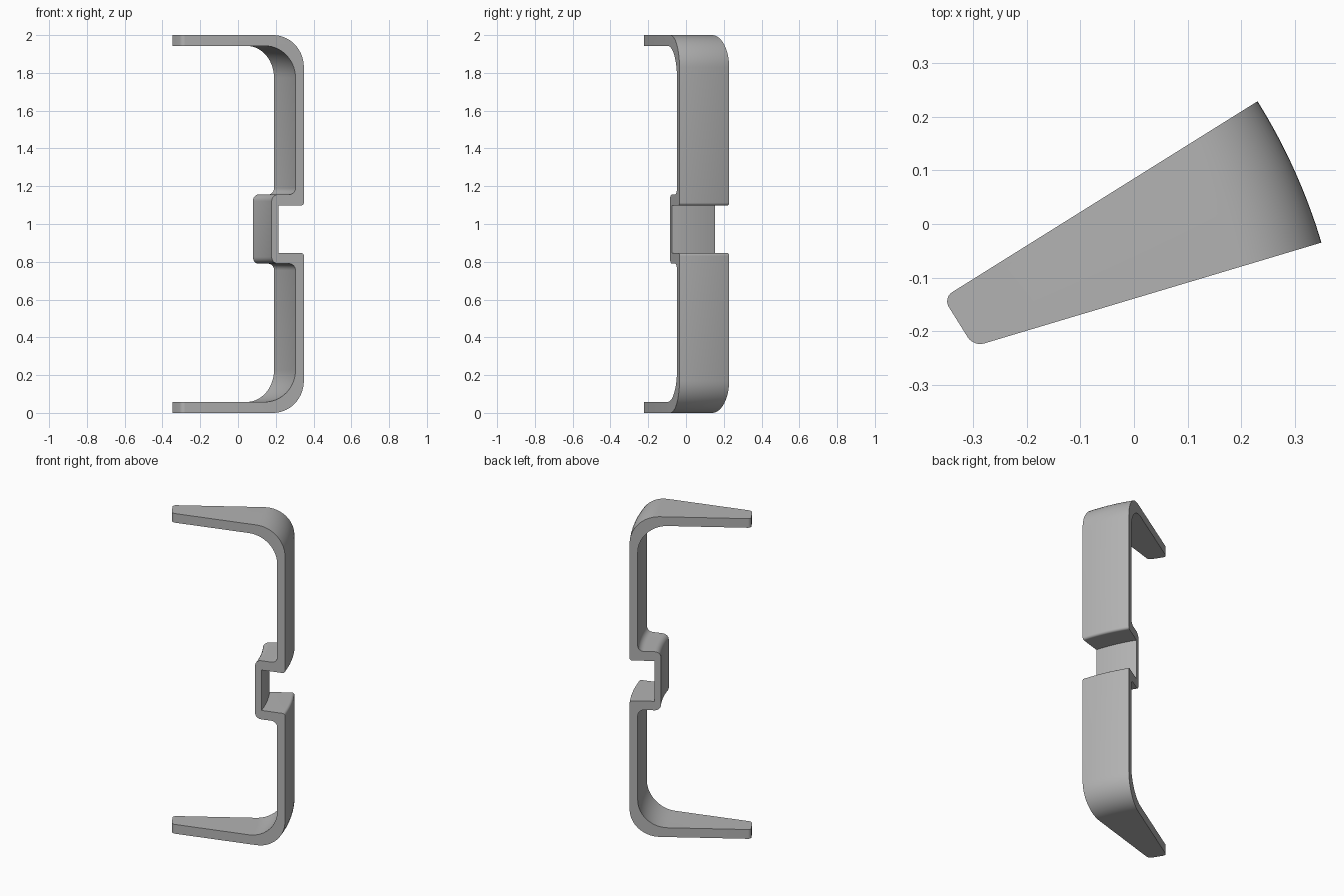
import bpy, bmesh
from math import sin, cos, radians
from mathutils import Vector, Matrix

if "Cube" in bpy.data.objects:
    bpy.data.objects.remove(bpy.data.objects["Cube"])

AXIS = Vector((-0.686, -0.344, 0))      # centre of the sweep
START, END = radians(16.65), radians(32)
STEPS, TIP = 16, 0.39

grey = bpy.data.materials.new("plain_grey")
grey.use_nodes = True
grey.diffuse_color = (0.45, 0.45, 0.45, 1)
grey.node_tree.nodes["Principled BSDF"].inputs["Base Color"].default_value = (0.45, 0.45, 0.45, 1)


def rounded(corners):
    """Turn (radius, height, fillet) right-angle corners into an outline."""
    out = []
    for i, (r, z, fillet) in enumerate(corners):
        p = Vector((r, 0, z))
        if not fillet:
            out.append(p)
            continue
        prev, nxt = corners[i - 1], corners[(i + 1) % len(corners)]
        a = (Vector((prev[0], 0, prev[1])) - p).normalized() * fillet
        b = (Vector((nxt[0], 0, nxt[1])) - p).normalized() * fillet
        n = 14 if fillet > 0.1 else 6
        for k in range(n + 1):
            t = radians(90) * k / n
            out.append(p + a * (1 - sin(t)) + b * (1 - cos(t)))
    return out


# Cross-section: bottom arm, outer wall, slot, top arm, then back inside
outer, wall, slot, notch = 1.08, 1.034, 0.94, 0.902
profile = rounded([
    (TIP, 0, 0), (outer, 0, 0.17),
    (outer, 0.846, 0.015), (slot, 0.846, 0), (slot, 1.098, 0), (outer, 1.098, 0.015),
    (outer, 2, 0.17), (TIP, 2, 0), (TIP, 1.943, 0), (wall, 1.943, 0.17),
    (wall, 1.156, 0.035), (notch, 1.156, 0.035), (notch, 0.79, 0.035), (wall, 0.79, 0.035),
    (wall, 0.058, 0.17), (TIP, 0.058, 0)])

# Sweep the section through the wedge angle; arm tips end on a flat plane
bm = bmesh.new()
rings = []
for s in range(STEPS + 1):
    a = START + (END - START) * s / STEPS
    turn = Matrix.Rotation(a, 3, "Z")
    ring = []
    for p in profile:
        q = p.copy()
        if q.x < TIP + 0.001:
            q.x = TIP / cos(END - a)
        ring.append(bm.verts.new(AXIS + turn @ q))
    rings.append(ring)
count = len(profile)
for r0, r1 in zip(rings, rings[1:]):
    for i in range(count):
        j = (i + 1) % count
        bm.faces.new((r0[i], r0[j], r1[j], r1[i]))
bm.faces.new(rings[0])
bm.faces.new(rings[-1])
bmesh.ops.recalc_face_normals(bm, faces=bm.faces)

# Merge the flat strips on each arm tip, then round the upright corners
tip_dir = Vector((cos(END), sin(END), 0))
tip_faces = [f for f in bm.faces if f.normal.dot(tip_dir) < -0.999
             and (f.calc_center_median() - AXIS).dot(tip_dir) < TIP + 0.01]
bmesh.ops.dissolve_faces(bm, faces=tip_faces)
corners = [e for e in bm.edges
           if abs((e.verts[0].co - e.verts[1].co).normalized().z) > 0.99
           and all((v.co - AXIS).dot(tip_dir) < TIP + 0.01 for v in e.verts)]
# Flat arm faces become single polygons so the rounding is clean
flat = [f for f in bm.faces if abs(f.normal.z) > 0.9999
        and any((v.co - AXIS).dot(tip_dir) < TIP + 0.01 for v in f.verts)]
for top in (True, False):
    for up in (True, False):
        group = [f for f in flat if f.is_valid
                 and (f.calc_center_median().z > 1) == top and (f.normal.z > 0) == up]
        bmesh.ops.dissolve_faces(bm, faces=group)
loose = [v for v in bm.verts if len(v.link_edges) == 2]
bmesh.ops.dissolve_verts(bm, verts=loose)
corners = [e for e in corners if e.is_valid]
bmesh.ops.bevel(bm, geom=corners, offset=0.02, offset_type="OFFSET", segments=6,
                profile=0.5, affect="EDGES")

mesh = bpy.data.meshes.new("wedge_bracket")
bm.to_mesh(mesh)
bm.free()
mesh.materials.append(grey)
bracket = bpy.data.objects.new("wedge_bracket", mesh)
bpy.context.collection.objects.link(bracket)

bpy.context.view_layer.objects.active = bracket
bracket.select_set(True)
bpy.ops.object.shade_smooth_by_angle(angle=radians(30))
